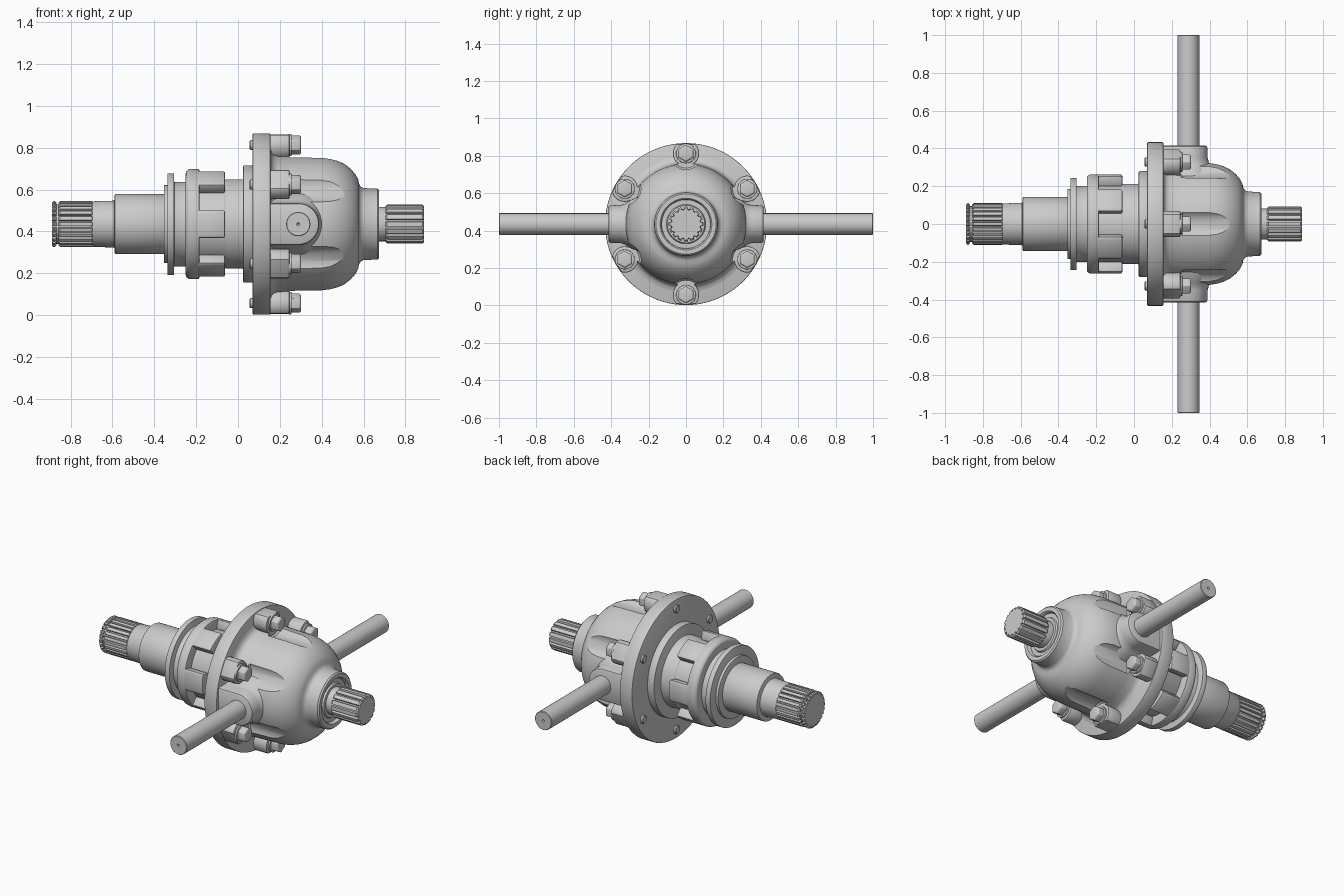
import bpy, bmesh
from math import sin, cos, pi, hypot, radians

if "Cube" in bpy.data.objects:
    bpy.data.objects.remove(bpy.data.objects["Cube"])

ZC = 0.435          # height of the main axis
BOLTS = [radians(90 + 60 * i) for i in range(6)]
BOLT_R = 0.378


def loft(name, rings, bevel=0.0):
    """Skin a list of closed point rings and cap both ends."""
    bm = bmesh.new()
    vs = [[bm.verts.new(p) for p in ring] for ring in rings]
    n = len(vs[0])
    for a, b in zip(vs, vs[1:]):
        for i in range(n):
            bm.faces.new((a[i], a[(i + 1) % n], b[(i + 1) % n], b[i]))
    bm.faces.new(vs[0])
    bm.faces.new(vs[-1])
    bmesh.ops.recalc_face_normals(bm, faces=bm.faces[:])
    me = bpy.data.meshes.new(name)
    bm.to_mesh(me)
    bm.free()
    ob = bpy.data.objects.new(name, me)
    bpy.context.collection.objects.link(ob)
    if bevel:
        m = ob.modifiers.new("bevel", "BEVEL")
        m.width, m.segments = bevel, 2
        m.limit_method, m.angle_limit = "ANGLE", radians(40)
    return ob


def lathe(name, prof, n=96, bevel=0.006, y=0.0, z=0.0, turn=0.0):
    """Revolve (x, radius) points around a line parallel to x."""
    return loft(name, [[(x, y + r * cos(turn + 2 * pi * i / n), ZC + z + r * sin(turn + 2 * pi * i / n))
                        for i in range(n)] for x, r in prof], bevel)


def prism(name, yz, x0, x1, bevel=0.0):
    return loft(name, [[(x, y, ZC + z) for y, z in yz] for x in (x0, x1)], bevel)


def spline(name, x0, x1, r, depth, teeth):
    """Toothed shaft end with chamfered tips."""
    def ring(x, rt, rb):
        pts = []
        for t in range(teeth):
            for f, rad in ((-0.30, rt), (0, rt), (0.30, rt), (0.38, rb), (0.62, rb)):
                a = 2 * pi * (t + f) / teeth
                pts.append((x, rad * cos(a), ZC + rad * sin(a)))
        return pts
    c, rb = 0.008, r - depth
    return loft(name, [ring(x0, r - c, rb - c / 2), ring(x0 + c, r, rb),
                       ring(x1 - c, r, rb), ring(x1, r - c, rb - c / 2)])


def boolean(ob, tool, op):
    m = ob.modifiers.new(op, "BOOLEAN")
    m.operation, m.solver, m.object = op, "EXACT", tool
    bpy.context.view_layer.objects.active = ob
    bpy.ops.object.modifier_apply(modifier=m.name)
    bpy.data.objects.remove(tool)


# Input shaft: splined tip with clip groove, then stepped shaft
spline("input_spline_tip", -0.89, -0.868, 0.11, 0.013, 24)
lathe("clip_groove_core", [(-0.875, 0.094), (-0.84, 0.094)], bevel=0)
spline("input_spline", -0.858, -0.69, 0.11, 0.013, 24)
lathe("input_shaft", [(-0.70, 0.104), (-0.692, 0.109), (-0.59, 0.112), (-0.59, 0.143), (-0.34, 0.143)])

# Sliding collar with selector groove lip
lathe("clutch_collar", [(-0.353, 0.186), (-0.337, 0.186), (-0.337, 0.243), (-0.305, 0.243), (-0.305, 0.202),
                        (-0.24, 0.202), (-0.24, 0.205)])
lathe("clutch_ring", [(-0.25, 0.25), (-0.235, 0.263), (-0.185, 0.263), (-0.185, 0.2)])

# Castellated clutch teeth
HALF = radians(15)
for k in range(6):
    arc = [k * pi / 3 - HALF + 2 * HALF * j / 8 for j in range(9)]
    prism(f"clutch_tooth_{k + 1}",
          [(0.263 * cos(a), 0.263 * sin(a)) for a in arc] +
          [(0.205 * cos(a), 0.205 * sin(a)) for a in reversed(arc)], -0.20, -0.062, 0.009)

# Cover hub and bolted flange
lathe("cover_hub", [(-0.24, 0.205), (-0.065, 0.205), (-0.06, 0.213), (0.025, 0.213), (0.025, 0.28), (0.08, 0.28)])
lathe("flange", [(0.07, 0.433), (0.155, 0.433)], n=128, bevel=0.004)

# Domed housing with wrench recesses around each bolt
housing = lathe("housing", [
    (0.14, 0.365), (0.155, 0.365), (0.16, 0.348), (0.17, 0.335), (0.19, 0.327), (0.25, 0.325),
    (0.40, 0.322), (0.44, 0.316), (0.475, 0.305), (0.51, 0.287), (0.54, 0.263), (0.562, 0.237), (0.575, 0.212),
    (0.578, 0.194), (0.586, 0.180), (0.60, 0.172), (0.667, 0.169), (0.675, 0.161), (0.675, 0.138),
    (0.668, 0.132), (0.655, 0.13), (0.655, 0.105), (0.665, 0.10), (0.665, 0.06)], n=128, bevel=0)
for a in BOLTS:
    y, z = BOLT_R * cos(a), BOLT_R * sin(a)
    boolean(housing, lathe("cutter", [(0.246, 0.078), (0.256, 0.086), (0.60, 0.086)], 48, 0, y, z), "DIFFERENCE")


# Side bosses for the cross shaft: flared U-shaped pads running into the flange
def boss_ring(y, r):
    return ([(0.15, y, ZC - r)] +
            [(0.288 + r * cos(t), y, ZC + r * sin(t)) for t in [-pi / 2 + pi * j / 32 for j in range(33)]] +
            [(0.15, y, ZC + r)])


for side in (-1, 1):
    loft("cross_shaft_boss_" + ("front" if side < 0 else "back"),
         [boss_ring(side * y, r) for y, r in ((0.24, 0.15), (0.29, 0.132), (0.312, 0.117), (0.33, 0.107),
                                             (0.35, 0.102), (0.404, 0.10), (0.411, 0.097), (0.415, 0.09))])

# Cross shaft through the housing, with small centre-drilled ends
loft("cross_shaft", [[(0.288 + r * cos(2 * pi * i / 48), y, ZC + r * sin(2 * pi * i / 48)) for i in range(48)]
                     for y, r in ((-0.992, 0.002), (-1, 0.008), (-1, 0.055), (-0.997, 0.058),
                                  (0.997, 0.058), (1, 0.055), (1, 0.008), (0.992, 0.002))])

# Bolts: spot-faced pad trimmed to the flange rim, washer, hex head and threaded end
for k, a in enumerate(BOLTS, 1):
    cy, cz = BOLT_R * cos(a), BOLT_R * sin(a)
    pad = []
    for i in range(48):
        y, z = cy + 0.07 * cos(a + 2 * pi * i / 48), cz + 0.07 * sin(a + 2 * pi * i / 48)
        s = min(1, 0.429 / hypot(y, z))
        pad.append((y * s, z * s))
    prism(f"bolt_pad_{k}", pad, 0.15, 0.246, 0.006)
    lathe(f"bolt_washer_{k}", [(0.24, 0.053), (0.256, 0.053)], 32, 0.003, cy, cz)
    lathe(f"bolt_head_{k}", [(0.25, 0.046), (0.295, 0.046), (0.302, 0.038)], 6, 0.002, cy, cz, pi / 2)
    lathe(f"bolt_end_{k}", [(0.056, 0.02), (0.06, 0.024), (0.10, 0.024)], 24, 0, cy, cz)

# Output shaft
lathe("output_shaft", [(0.60, 0.082), (0.72, 0.082)])
spline("output_spline", 0.705, 0.89, 0.093, 0.013, 16)

# Bake modifiers and smooth everything while keeping edges sharp
bpy.ops.object.select_all(action="SELECT")
bpy.context.view_layer.objects.active = housing
bpy.ops.object.convert(target="MESH")
bpy.ops.object.shade_smooth_by_angle(angle=radians(32))
